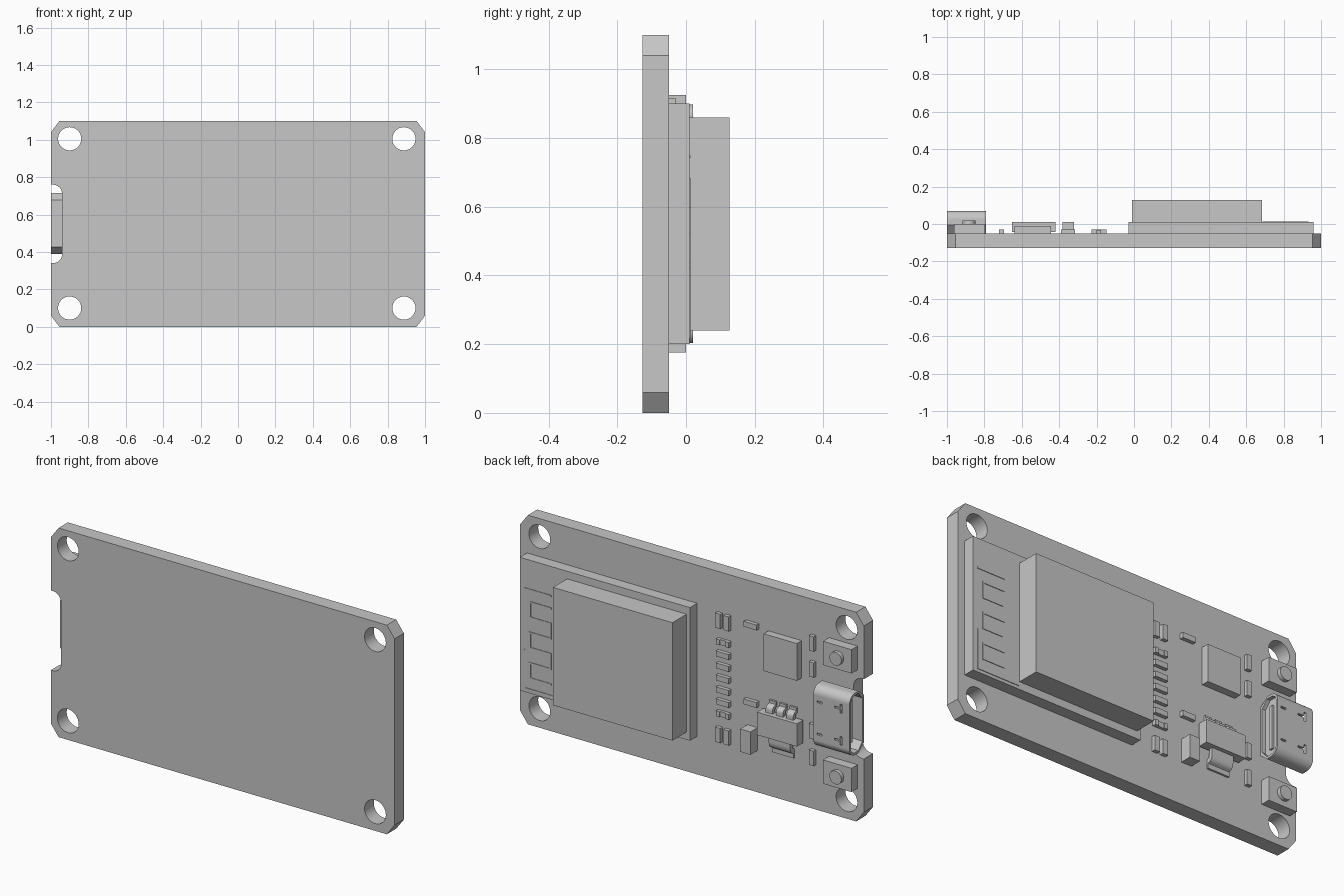
import bpy, bmesh, math
from mathutils import Vector

if "Cube" in bpy.data.objects:
    bpy.data.objects.remove(bpy.data.objects["Cube"])

grey = bpy.data.materials.new("plain grey")
grey.use_nodes = True
colour = (0.57, 0.57, 0.57, 1)
grey.diffuse_color = colour
grey.node_tree.nodes["Principled BSDF"].inputs["Base Color"].default_value = colour

BACK = -0.05   # rear surface of the board, where the parts sit
MID = 0.55     # mirror height


def prism(name, pts, axis, a, b):
    """Extrude a profile: (x, z) points along y, or (y, z) points along x."""
    put = (lambda p: (p[0], a, p[1])) if axis == "y" else (lambda p: (a, p[0], p[1]))
    bm = bmesh.new()
    face = bm.faces.new([bm.verts.new(put(p)) for p in pts])
    ext = bmesh.ops.extrude_face_region(bm, geom=[face])
    move = Vector((0, b - a, 0)) if axis == "y" else Vector((b - a, 0, 0))
    bmesh.ops.translate(bm, vec=move, verts=[v for v in ext["geom"] if isinstance(v, bmesh.types.BMVert)])
    bmesh.ops.recalc_face_normals(bm, faces=bm.faces)
    mesh = bpy.data.meshes.new(name)
    bm.to_mesh(mesh)
    bm.free()
    mesh.materials.append(grey)
    ob = bpy.data.objects.new(name, mesh)
    bpy.context.collection.objects.link(ob)
    return ob


def activate(ob):
    bpy.ops.object.select_all(action="DESELECT")
    ob.select_set(True)
    bpy.context.view_layer.objects.active = ob


def soften(ob):
    """Smooth curved walls only; flat faces keep straight normals."""
    activate(ob)
    bpy.ops.object.shade_smooth_by_angle(angle=math.radians(30))
    mod = ob.modifiers.new("flat face normals", "WEIGHTED_NORMAL")
    mod.keep_sharp = True


def cut(target, cutter):
    """Subtract the cutter and remove it."""
    mod = target.modifiers.new("cut", "BOOLEAN")
    mod.operation = "DIFFERENCE"
    mod.solver = "EXACT"
    mod.object = cutter
    activate(target)
    bpy.ops.object.modifier_apply(modifier=mod.name)
    bpy.data.objects.remove(cutter)


def box(name, x0, x1, z0, z1, top, bottom=BACK):
    return prism(name, [(x0, z0), (x1, z0), (x1, z1), (x0, z1)], "y", bottom, top)


def block(name, x, z, w, h, top, bottom=BACK):
    return box(name, x - w / 2, x + w / 2, z - h / 2, z + h / 2, top, bottom)


def arc(cx, cz, r, start, end, n=8):
    angles = [math.radians(start + (end - start) * i / n) for i in range(n + 1)]
    return [(cx + r * math.cos(t), cz + r * math.sin(t)) for t in angles]


def circle(x, z, r, n=32):
    return arc(x, z, r, 0, 360, n)[:-1]


# Circuit board with chamfered corners, connector notch and four holes
notch = arc(-0.99, 0.71, 0.05, 90, 0) + arc(-0.99, 0.39, 0.05, 0, -90)
outline = [(-0.955, 0), (0.955, 0), (1, 0.06), (1, 1.04), (0.955, 1.1), (-0.955, 1.1), (-1, 1.04)]
outline += [(-1, 0.76)] + notch + [(-1, 0.34), (-1, 0.06)]
board = prism("circuit_board", outline, "y", -0.127, BACK)
for x in (-0.9, 0.887):
    for z in (0.1, 1.005):
        cut(board, prism("hole_cutter", circle(x, z, 0.062), "y", -0.2, 0.1))
soften(board)

# Radio module: carrier, metal shield and antenna trace
box("module_carrier", -0.03, 0.96, 0.2, 0.9, 0.01)
box("module_shield", -0.01, 0.685, 0.24, 0.86, 0.127, 0.01)


def trace(points):
    t = 0.004
    for (xa, za), (xb, zb) in zip(points, points[1:]):
        box("antenna_trace", min(xa, xb) - t, max(xa, xb) + t,
            min(za, zb) - t, max(za, zb) + t, 0.013, 0.009)


zigzag = []
for i in range(6):
    z = 0.68 - 0.08 * i
    zigzag += [(0.78, z), (0.9, z)] if i % 2 == 0 else [(0.9, z), (0.78, z)]
trace(zigzag)
trace([(0.78, 0.745), (0.93, 0.745)])
trace([(0.93, 0.42), (0.93, 0.22), (0.69, 0.22)])

# Small surface parts; the outer resistors of the column have raised ends
for i in range(7):
    z = MID + 0.063 * (i - 3)
    ended = i in (0, 6)
    block("small_resistor", -0.19, z, 0.075, 0.028, -0.036 if ended else -0.03)
    if ended:
        for x in (-0.217, -0.163):
            block("resistor_end", x, z, 0.021, 0.028, -0.03, -0.037)
for z in (0.85, 0.25):
    for x in (-0.163, -0.212):
        block("small_capacitor", x, z, 0.03, 0.077, -0.03)
for z in (0.875, 0.467):
    block("flat_resistor", -0.352, z, 0.075, 0.028, -0.03)
for z in (0.877, 0.74, 0.415, 0.275):
    block("upright_resistor", -0.708, z, 0.028, 0.078, -0.03)
block("tall_capacitor", -0.352, 0.28, 0.06, 0.12, 0.01)
box("interface_chip", -0.638, -0.445, 0.67, 0.866, -0.01)

# Voltage regulator with three bent pins and a bent tab
box("regulator_body", -0.652, -0.42, 0.335, 0.455, 0.01, -0.042)


def bent_leg(name, x, width, start, reach):
    """Strip curving from the body down to the board."""
    path = [(-0.012, start)]
    path += [(-0.032 + 0.02 * math.cos(t), start + reach * (0.35 + 0.35 * math.sin(t)))
             for t in (0, 0.4, 0.8, 1.2, 1.5)]
    path += [(-0.04, start + reach * 0.75), (-0.04, start + reach)]
    under = [(BACK, start + reach), (BACK, start + reach * 0.55),
             (-0.035, start + reach * 0.45), (-0.03, start)]
    soften(prism(name, path + under, "x", x - width / 2, x + width / 2))


for x in (-0.475, -0.535, -0.595):
    bent_leg("regulator_pin", x, 0.04, 0.45, 0.06)
bent_leg("regulator_tab", -0.535, 0.125, 0.34, -0.1)

# Push buttons, mirrored about the middle
for side in (-1, 1):
    z = MID + side * 0.312
    block("button_base", -0.88, z, 0.166, 0.125, 0)
    soften(prism("button_knob", circle(-0.883, z, 0.035, 24), "y", 0, 0.02))


def shell_profile(inset):
    """Rounded on the outer side, chamfered towards the board."""
    r = 0.045 - inset
    low, high = 0.39 + inset, 0.715 - inset
    outer, inner = 0.07 - inset, BACK + inset
    return (arc(outer - r, high - r, r, 0, 90) + [(-0.005, high), (inner, high - 0.037)]
            + [(inner, low + 0.037), (-0.005, low)] + arc(outer - r, low + r, r, 270, 360))


# Connector shell, hollow, with latch slots, a recessed core and a tongue
shell = prism("connector_shell", shell_profile(0), "x", -1, -0.79)
cut(shell, prism("shell_cutter", shell_profile(0.012), "x", -1.1, -0.7))
for z in (0.468, 0.637):
    for x, w, h in ((-0.952, 0.012, 0.046), (-0.93, 0.036, 0.01), (-0.825, 0.03, 0.01)):
        cut(shell, block("slot_cutter", x, z, w, h, 0.1, 0.03))
soften(shell)
soften(prism("connector_core", shell_profile(0.011), "x", -0.86, -0.81))
box("connector_tongue", -0.97, -0.8, 0.44, 0.665, 0.02, 0)
